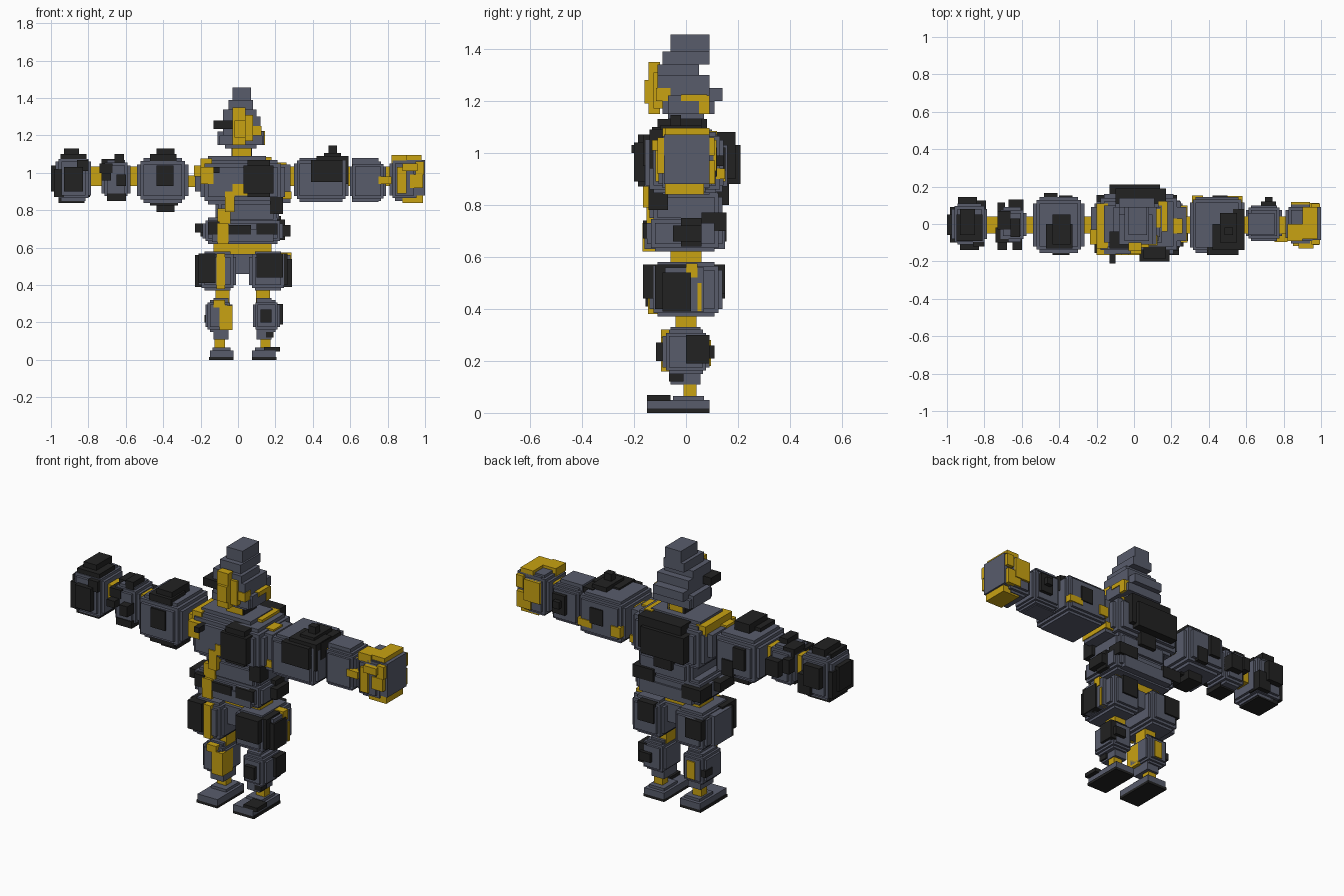
import bpy, bmesh


def material(name, rgb):
    m = bpy.data.materials.new(name)
    m.diffuse_color = (*rgb, 1)
    return m


GREY = material("slate grey", (0.098, 0.107, 0.148))
BLACK = material("black", (0.016, 0.016, 0.016))
YELLOW = material("mustard yellow", (0.58, 0.36, 0.006))


def build(name, mat, boxes):
    """One object from boxes given as (x0, x1, y0, y1, z0, z1)."""
    bm = bmesh.new()
    for x0, x1, y0, y1, z0, z1 in boxes:
        vs = bmesh.ops.create_cube(bm, size=1)["verts"]
        for v in vs:
            v.co = (x1 if v.co.x > 0 else x0, y1 if v.co.y > 0 else y0, z1 if v.co.z > 0 else z0)
    me = bpy.data.meshes.new(name)
    bm.to_mesh(me)
    bm.free()
    me.materials.append(mat)
    ob = bpy.data.objects.new(name, me)
    bpy.context.collection.objects.link(ob)


def stepped(x0, x1, y0, y1, z0, z1, s=0.03):
    """Block with stair-stepped edges: full length along each axis, inset on the others."""
    h = s / 2
    return [(x0, x1, y0 + s, y1 - s, z0 + s, z1 - s),
            (x0 + s, x1 - s, y0, y1, z0 + s, z1 - s),
            (x0 + s, x1 - s, y0 + s, y1 - s, z0, z1),
            (x0 + h, x1 - h, y0 + h, y1 - h, z0 + h, z1 - h)]


# Head: stacked layers, narrowing to the crest
build("head", GREY, [
    (-0.07, 0.10, -0.07, 0.07, 1.13, 1.16), (-0.10, 0.13, -0.09, 0.11, 1.15, 1.20),
    (-0.11, 0.14, -0.07, 0.09, 1.15, 1.22), (-0.08, 0.11, -0.10, 0.14, 1.20, 1.25),
    (-0.08, 0.12, -0.11, 0.09, 1.20, 1.30), (-0.08, 0.10, -0.11, 0.05, 1.28, 1.34),
    (-0.05, 0.08, -0.09, 0.09, 1.34, 1.39), (-0.03, 0.07, -0.06, 0.09, 1.38, 1.455)])
build("face_plate", YELLOW, [
    (-0.03, 0.04, -0.145, -0.10, 1.15, 1.35), (-0.02, 0.04, -0.16, -0.10, 1.19, 1.28),
    (0.04, 0.08, -0.125, -0.08, 1.17, 1.31), (0.07, 0.125, -0.115, -0.06, 1.20, 1.25)])
build("ear_patch", YELLOW, [
    (0.11, 0.145, -0.02, 0.08, 1.20, 1.225), (0.11, 0.145, 0.05, 0.09, 1.15, 1.22)])
build("eye_piece", BLACK, [(-0.13, -0.03, -0.13, -0.04, 1.235, 1.28)])
build("neck", YELLOW, [(-0.03, 0.07, -0.06, 0.06, 1.07, 1.14)])
build("neck_sides", BLACK, [(-0.035, -0.02, -0.055, 0.06, 1.09, 1.14),
                            (0.06, 0.075, -0.055, 0.06, 1.09, 1.14)])

# Torso
build("chest", GREY,
      stepped(-0.20, 0.25, -0.16, 0.16, 0.83, 1.07, 0.04)
      + [(-0.16, 0.15, -0.10, 0.10, 1.00, 1.09), (-0.16, 0.28, -0.09, 0.09, 0.84, 1.045),
         (-0.23, 0.20, -0.09, 0.09, 0.90, 1.03)]
      + stepped(-0.12, 0.22, -0.14, 0.14, 0.72, 0.86))
build("abdomen", GREY, stepped(-0.19, 0.24, -0.15, 0.14, 0.62, 0.76)
      + [(-0.14, 0.19, -0.16, 0.15, 0.63, 0.70)])
build("chest_armour", BLACK, [
    (0.03, 0.19, -0.20, -0.12, 0.89, 1.04), (0.05, 0.17, -0.185, -0.1, 0.87, 1.07),
    (-0.13, -0.10, -0.21, -0.14, 1.0, 1.03)])
build("back_plate", BLACK, [
    (-0.13, 0.14, 0.10, 0.21, 0.88, 1.03), (-0.10, 0.17, 0.10, 0.19, 0.90, 1.08),
    (-0.02, 0.09, 0.10, 0.165, 0.80, 0.90)])
build("abdomen_armour", BLACK, [
    (-0.23, -0.10, -0.11, 0.02, 0.68, 0.73), (-0.16, -0.10, -0.165, -0.05, 0.67, 0.74),
    (-0.06, 0.07, -0.165, -0.10, 0.67, 0.72), (0.09, 0.28, -0.05, 0.06, 0.66, 0.72),
    (0.10, 0.21, -0.165, -0.05, 0.67, 0.73), (0.20, 0.25, -0.02, 0.06, 0.64, 0.75),
    (0.10, 0.23, 0.06, 0.155, 0.70, 0.77), (-0.20, -0.08, 0.05, 0.155, 0.66, 0.73),
    (0.17, 0.24, -0.145, -0.07, 0.78, 0.87)])
build("chest_stripe", YELLOW, [
    (-0.03, 0.07, -0.166, -0.12, 0.88, 0.94), (-0.07, -0.02, -0.166, -0.10, 0.79, 0.90),
    (-0.11, -0.04, -0.152, -0.10, 0.73, 0.81), (-0.11, -0.05, -0.167, -0.10, 0.62, 0.73)])
build("shoulder_patches", YELLOW, [
    (-0.235, -0.17, -0.11, -0.03, 0.98, 1.04), (-0.20, -0.13, -0.166, -0.05, 0.94, 1.03),
    (-0.20, -0.14, -0.13, 0.11, 1.02, 1.077), (0.13, 0.18, -0.04, 0.12, 1.03, 1.085),
    (0.17, 0.26, -0.05, 0.03, 1.00, 1.055), (0.08, 0.15, 0.06, 0.165, 1.03, 1.078),
    (0.22, 0.285, -0.10, 0.10, 0.86, 0.90)])
build("waist", YELLOW, [(-0.13, 0.18, -0.06, 0.06, 0.56, 0.64)])

# Hips and legs, mirrored about the body centre line
CX = 0.025


def both(boxes):
    return boxes + [(2 * CX - b[1], 2 * CX - b[0], *b[2:]) for b in boxes]


build("hips", GREY, [(-0.12, 0.17, -0.08, 0.08, 0.46, 0.565)])
build("thighs", GREY, both(stepped(0.06, 0.26, -0.14, 0.14, 0.37, 0.58)
                           + [(0.08, 0.28, -0.08, 0.07, 0.39, 0.56)]))
build("thigh_armour", BLACK, [
    (-0.23, -0.12, -0.10, 0.0, 0.39, 0.56), (-0.21, -0.12, -0.155, -0.03, 0.41, 0.57),
    (-0.20, -0.10, 0.04, 0.15, 0.44, 0.55),
    (0.18, 0.29, -0.09, 0.02, 0.39, 0.54), (0.10, 0.24, -0.165, -0.04, 0.44, 0.57),
    (0.17, 0.265, -0.12, 0.0, 0.40, 0.57), (0.10, 0.20, 0.05, 0.15, 0.46, 0.57)])
build("thigh_stripes", YELLOW, [
    (-0.115, -0.07, -0.147, -0.05, 0.38, 0.57), (0.22, 0.285, 0.0, 0.045, 0.52, 0.575),
    (0.24, 0.285, 0.045, 0.06, 0.39, 0.50)])
build("knees_and_ankles", YELLOW, both([(0.095, 0.17, -0.04, 0.04, 0.29, 0.40),
                                        (0.12, 0.175, -0.01, 0.04, 0.04, 0.14)]))
build("shins", GREY, both(stepped(0.08, 0.225, -0.09, 0.09, 0.15, 0.32, 0.025)
                          + [(0.10, 0.18, -0.06, 0.055, 0.11, 0.33)]))
build("shin_armour", BLACK, [
    (0.12, 0.18, -0.115, -0.05, 0.20, 0.27), (0.19, 0.24, 0.0, 0.09, 0.19, 0.30),
    (0.15, 0.22, 0.03, 0.11, 0.21, 0.26), (0.15, 0.19, -0.065, -0.01, 0.12, 0.17),
    (-0.18, -0.12, 0.02, 0.08, 0.20, 0.24)])
build("shin_stripe", YELLOW, [
    (-0.10, -0.03, -0.097, 0.0, 0.16, 0.29), (-0.13, -0.07, -0.097, -0.03, 0.28, 0.32),
    (-0.12, -0.07, 0.03, 0.097, 0.18, 0.28)])
build("feet", GREY, both([(0.075, 0.20, -0.15, 0.09, 0.015, 0.05),
                          (0.09, 0.185, -0.05, 0.07, 0.04, 0.065)]))
build("soles", BLACK, both([(0.075, 0.205, -0.15, 0.09, 0.0, 0.016)]))
build("toe_patch", BLACK, [(0.14, 0.225, -0.15, -0.06, 0.045, 0.068)])

# Arms: yellow core showing at the joints, stepped grey segments around it
build("arm_core", YELLOW, [(-0.90, -0.50, -0.05, 0.04, 0.93, 1.035),
                           (-0.50, -0.20, -0.05, 0.04, 0.925, 0.985),
                           (0.20, 0.90, -0.05, 0.04, 0.93, 1.035)])
build("left_upper_arm", GREY, stepped(-0.54, -0.265, -0.155, 0.145, 0.84, 1.08, 0.035))
build("left_upper_arm_armour", BLACK, [
    (-0.435, -0.34, -0.11, 0.05, 1.03, 1.13), (-0.47, -0.33, -0.13, 0.0, 1.04, 1.10),
    (-0.435, -0.345, -0.165, -0.08, 0.93, 1.04), (-0.435, -0.34, -0.07, 0.06, 0.79, 0.86),
    (-0.47, -0.32, -0.12, 0.02, 0.825, 0.87), (-0.48, -0.41, 0.10, 0.165, 0.92, 1.04),
    (-0.40, -0.33, 0.10, 0.153, 0.86, 0.95)])
build("left_forearm", GREY, stepped(-0.73, -0.575, -0.095, 0.09, 0.86, 1.07))
build("left_forearm_armour", BLACK, [
    (-0.66, -0.61, -0.07, 0.03, 1.03, 1.10), (-0.74, -0.67, -0.10, -0.02, 1.0, 1.05),
    (-0.73, -0.68, -0.14, -0.06, 0.96, 1.0), (-0.65, -0.60, -0.14, -0.06, 0.93, 0.99),
    (-0.67, -0.59, 0.05, 0.13, 0.92, 1.01), (-0.73, -0.69, 0.04, 0.115, 0.95, 1.03),
    (-0.70, -0.60, -0.10, 0.02, 0.85, 0.89), (-0.73, -0.66, -0.03, 0.07, 1.02, 1.075)])
build("left_hand", GREY, stepped(-0.975, -0.785, -0.11, 0.11, 0.85, 1.09))
build("left_hand_armour", BLACK, [
    (-0.93, -0.85, -0.06, 0.08, 1.06, 1.13), (-0.95, -0.81, -0.09, 0.05, 1.06, 1.10),
    (-1.0, -0.94, -0.06, 0.05, 0.90, 1.04), (-0.985, -0.93, -0.10, 0.09, 0.87, 1.02),
    (-0.93, -0.83, -0.14, -0.07, 0.90, 1.03), (-0.94, -0.84, 0.07, 0.145, 0.93, 1.05),
    (-0.87, -0.79, 0.04, 0.125, 0.87, 0.98), (-0.96, -0.82, -0.08, 0.08, 0.84, 0.89),
    (-0.86, -0.80, -0.12, -0.05, 1.01, 1.07)])
build("right_upper_arm", GREY, stepped(0.30, 0.59, -0.155, 0.145, 0.845, 1.08, 0.03))
build("right_upper_arm_armour", BLACK, [
    (0.39, 0.56, -0.166, -0.06, 0.95, 1.07), (0.42, 0.59, -0.14, 0.0, 0.94, 1.09),
    (0.46, 0.55, -0.10, 0.06, 1.04, 1.105), (0.485, 0.53, -0.06, -0.02, 1.06, 1.145),
    (0.53, 0.592, -0.10, 0.08, 0.99, 1.085), (0.42, 0.50, 0.08, 0.152, 0.93, 1.02)])
build("right_upper_arm_patches", YELLOW, [
    (0.31, 0.37, 0.08, 0.152, 0.89, 0.95), (0.49, 0.58, 0.09, 0.15, 0.90, 0.94)])
build("right_forearm", GREY, stepped(0.60, 0.79, -0.09, 0.10, 0.85, 1.06, 0.025)
      + [(0.61, 0.75, -0.06, 0.06, 0.845, 1.08)])
build("right_forearm_patches", BLACK, [
    (0.68, 0.76, 0.06, 0.12, 0.91, 1.02), (0.70, 0.74, 0.08, 0.145, 0.95, 0.99)])
build("right_hand", GREY, stepped(0.81, 0.97, -0.105, 0.105, 0.85, 1.08)
      + [(0.85, 1.0, -0.085, 0.09, 0.88, 1.07)])
build("right_hand_patches", YELLOW, [
    (0.88, 0.96, -0.13, -0.07, 1.01, 1.05), (0.85, 0.90, -0.118, -0.06, 0.89, 1.03),
    (0.92, 0.99, -0.112, -0.07, 0.92, 0.99), (0.82, 0.90, -0.09, 0.0, 1.05, 1.095),
    (0.90, 0.98, -0.08, 0.09, 1.04, 1.095), (0.88, 0.99, -0.08, 0.07, 0.84, 0.90),
    (0.84, 0.94, 0.07, 0.118, 0.93, 1.05), (0.90, 0.99, 0.07, 0.112, 0.88, 0.97),
    (0.95, 0.995, -0.11, 0.11, 0.99, 1.06), (0.75, 0.82, -0.096, 0.0, 0.94, 0.98)])
